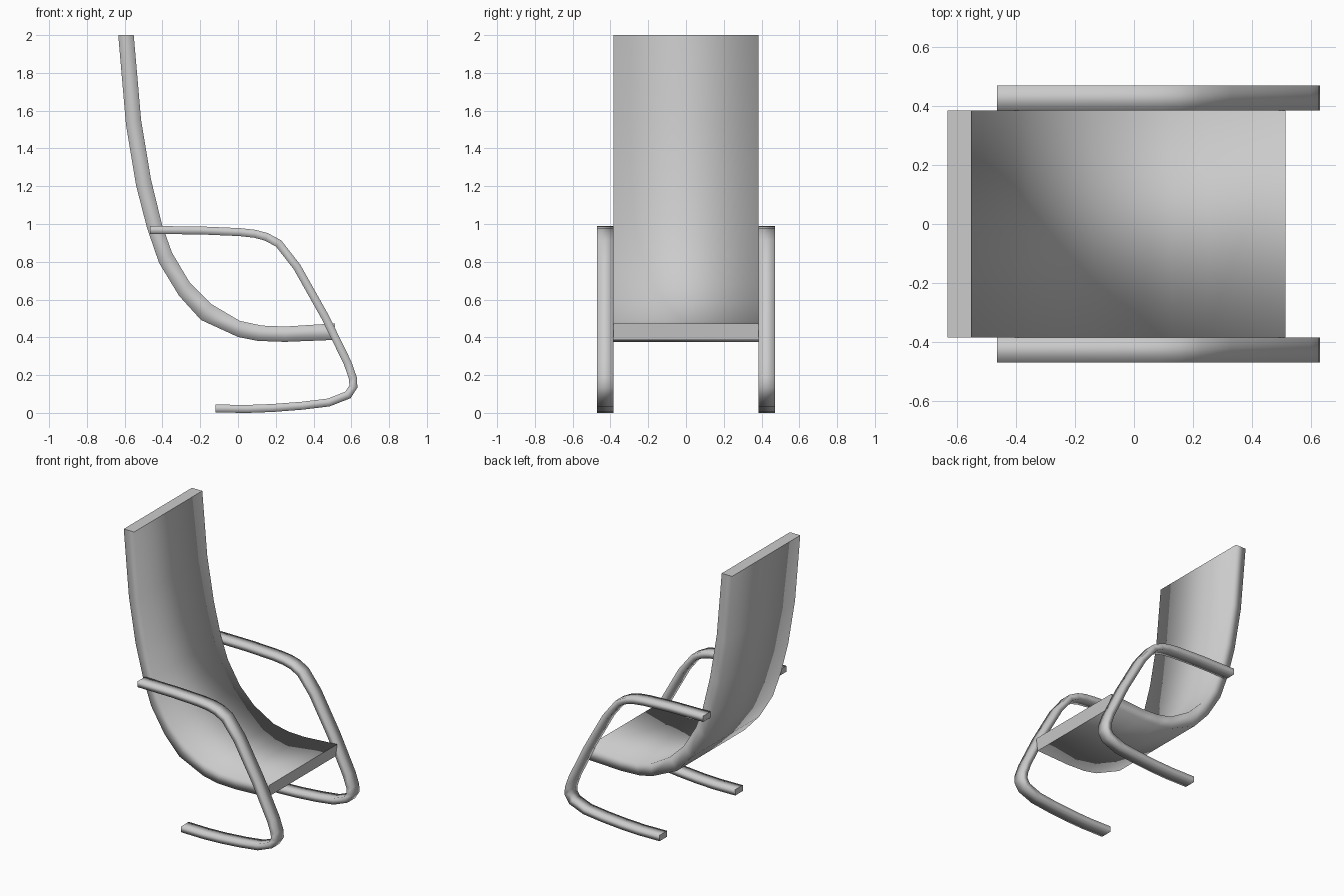
import bpy, bmesh
from mathutils import Vector

if "Cube" in bpy.data.objects:
    bpy.data.objects.remove(bpy.data.objects["Cube"])


def band(name, outer, inner, y0, y1):
    """Box-section strip following two x-z edge lines, from y0 to y1."""
    bm = bmesh.new()
    rings = []
    for o, i in zip(outer, inner):
        rings.append([bm.verts.new((p[0], y, p[1]))
                      for p, y in ((o, y0), (i, y0), (i, y1), (o, y1))])
    for a, b in zip(rings, rings[1:]):
        for k in range(4):
            n = (k + 1) % 4
            bm.faces.new((a[k], a[n], b[n], b[k])).smooth = True
    # flat end caps with sharp rims
    for r in (rings[0], rings[-1]):
        cap = bm.faces.new(r)
        for e in cap.edges:
            e.smooth = False
    bmesh.ops.recalc_face_normals(bm, faces=bm.faces)
    mesh = bpy.data.meshes.new(name)
    bm.to_mesh(mesh)
    bm.free()
    obj = bpy.data.objects.new(name, mesh)
    bpy.context.collection.objects.link(obj)
    return obj


def offset(path, d):
    """Mitred parallel of an x-z path."""
    pts = [Vector(p) for p in path]
    out = []
    for i, p in enumerate(pts):
        a = (p - pts[i - 1]).normalized() if i else None
        b = (pts[i + 1] - p).normalized() if i < len(pts) - 1 else None
        a, b = a or b, b or a
        t = (a + b).normalized()
        out.append(p + Vector((-t.y, t.x)) * d / max(t.dot(a), 0.5))
    return out


# Curved seat and back shell
seat_outer = [(-.634, 2), (-.593, 1.524), (-.54, 1.206), (-.482, .98),
              (-.418, .794), (-.312, .62), (-.196, .492), (0, .402),
              (.106, .381), (.249, .376), (.503, .386)]
seat_inner = [(-.552, 2), (-.513, 1.55), (-.46, 1.233), (-.402, .995),
              (-.349, .847), (-.254, .688), (-.143, .577), (.01, .487),
              (.127, .462), (.249, .457), (.515, .474)]
band("seat_shell", seat_outer, seat_inner, -.385, .385)

# Bent side frames: armrest, front leg and floor runner in one piece
path = [(-.465, .968), (-.2, .966), (.01, .957), (.09, .948), (.15, .932),
        (.215, .897), (.312, .773), (.46, .51), (.58, .265), (.608, .185),
        (.611, .14), (.582, .095), (.48, .055), (.34, .038), (.185, .026),
        (.05, .021), (-.12, .023)]
for name, y0, y1 in (("side_frame_front", -.47, -.385),
                     ("side_frame_back", .385, .47)):
    band(name, offset(path, .021), offset(path, -.021), y0, y1)
